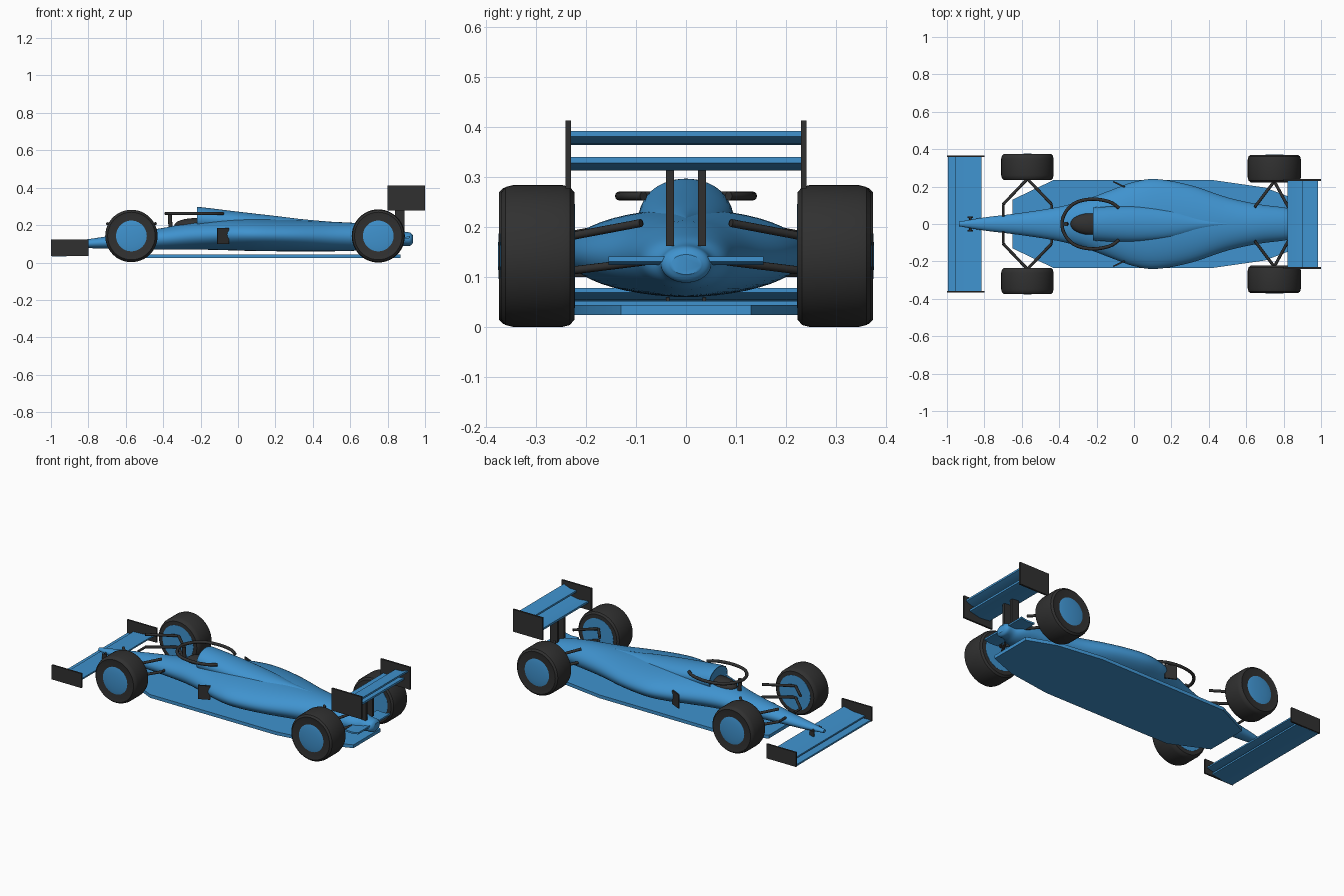
import bpy, bmesh, math
from mathutils import Vector, Matrix

if "Cube" in bpy.data.objects:
    bpy.data.objects.remove(bpy.data.objects["Cube"])


def material(name, rgb):
    m = bpy.data.materials.new(name)
    m.diffuse_color = (*rgb, 1)
    m.use_nodes = True
    m.node_tree.nodes["Principled BSDF"].inputs["Base Color"].default_value = m.diffuse_color
    return m


BLUE = material("blue_paint", (0.05, 0.29, 0.62))
DARK = material("dark_carbon", (0.03, 0.03, 0.03))


def finish(name, bm, mat, angle=35):
    bmesh.ops.recalc_face_normals(bm, faces=bm.faces)
    me = bpy.data.meshes.new(name)
    bm.to_mesh(me)
    bm.free()
    ob = bpy.data.objects.new(name, me)
    bpy.context.collection.objects.link(ob)
    me.materials.append(mat)
    bpy.ops.object.select_all(action='DESELECT')
    ob.select_set(True)
    bpy.context.view_layer.objects.active = ob
    bpy.ops.object.shade_smooth_by_angle(angle=math.radians(angle))
    return ob


def skin(bm, rings, caps=True):
    """Bridge a list of closed vertex rings."""
    vs = [[bm.verts.new(p) for p in r] for r in rings]
    n = len(rings[0])
    for a, b in zip(vs, vs[1:]):
        for i in range(n):
            j = (i + 1) % n
            bm.faces.new((a[i], a[j], b[j], b[i]))
    if caps:
        bm.faces.new(vs[0])
        bm.faces.new(vs[-1])


def smooth_rows(rows, steps=6):
    """Catmull-Rom interpolation through the rows."""
    out = []
    for i in range(len(rows) - 1):
        p = [rows[max(i - 1, 0)], rows[i], rows[i + 1], rows[min(i + 2, len(rows) - 1)]]
        for k in range(steps):
            t = k / steps
            out.append([0.5 * (2 * b + (c - a) * t + (2 * a - 5 * b + 4 * c - d) * t * t
                               + (3 * b - a - 3 * c + d) * t ** 3) for a, b, c, d in zip(*p)])
    return out + [list(rows[-1])]


def loft(name, stations, mat, n=48):
    """Elliptical sections given as x, half width, bottom, top."""
    bm = bmesh.new()
    rings = []
    for x, w, lo, hi in smooth_rows(stations):
        c, h = (lo + hi) / 2, (hi - lo) / 2
        rings.append([(x, w * math.cos(2 * math.pi * i / n), c + h * math.sin(2 * math.pi * i / n))
                      for i in range(n)])
    skin(bm, rings)
    return finish(name, bm, mat)


def prism(name, pts, axis, a, b, mat):
    """Extrude a 2D outline along y (outline in xz) or z (outline in xy)."""
    place = (lambda p, t: (p[0], t, p[1])) if axis == 'y' else (lambda p, t: (p[0], p[1], t))
    bm = bmesh.new()
    skin(bm, [[place(p, t) for p in pts] for t in (a, b)])
    return finish(name, bm, mat, 25)


def wing(name, line, thick, half, mat=BLUE):
    outline = line + [(x, z - thick) for x, z in reversed(line)]
    return prism(name, outline, 'y', -half, half, mat)


def box(name, centre, size, mat, turn=0):
    bm = bmesh.new()
    bmesh.ops.create_cube(bm, size=1, matrix=Matrix.Translation(centre)
                          @ Matrix.Rotation(turn, 4, 'Z') @ Matrix.Diagonal((*size, 1)))
    return finish(name, bm, mat)


def rod(name, a, b, r, mat=DARK):
    a, b = Vector(a), Vector(b)
    d = b - a
    bm = bmesh.new()
    bmesh.ops.create_cone(bm, cap_ends=True, segments=12, radius1=r, radius2=r, depth=d.length,
                          matrix=Matrix.Translation((a + b) / 2) @ d.to_track_quat('Z', 'Y').to_matrix().to_4x4())
    return finish(name, bm, mat)


def lathe(name, profile, x, z, side, mat, n=48):
    """Spin (radius, y) points about a wheel axle."""
    bm = bmesh.new()
    skin(bm, [[(x + r * math.cos(2 * math.pi * i / n), side * y, z + r * math.sin(2 * math.pi * i / n))
               for i in range(n)] for r, y in profile])
    return finish(name, bm, mat)


# Main body and engine cover
loft("body", [(-.935, .012, .085, .105), (-.8, .035, .077, .125), (-.6, .06, .073, .155),
              (-.4, .092, .07, .185), (-.26, .13, .07, .213), (-.1, .19, .067, .23),
              (0, .225, .064, .235), (.12, .24, .061, .235), (.3, .208, .06, .228),
              (.5, .142, .06, .218), (.67, .105, .065, .208), (.82, .085, .075, .185),
              (.88, .055, .088, .167), (.92, .048, .09, .16), (.935, .03, .105, .145)], BLUE)
loft("engine_cover", [(-.215, .082, .17, .29), (-.2, .09, .165, .296), (0, .094, .165, .272),
                      (.2, .076, .165, .249), (.35, .04, .165, .231), (.5, .01, .165, .218)], BLUE)

# Cockpit opening
bm = bmesh.new()
bmesh.ops.create_uvsphere(bm, u_segments=32, v_segments=16, radius=1,
                          matrix=Matrix.Translation((-.22, 0, .2)) @ Matrix.Diagonal((.12, .06, .038, 1)))
finish("cockpit", bm, DARK)

# Cockpit guard ring and its pillar
half = [(-.08, .085), (-.13, .118), (-.22, .133), (-.31, .115), (-.365, .065)]
path = smooth_rows(half + [(-.385, 0)] + [(x, -y) for x, y in reversed(half)])
bm = bmesh.new()
rings = []
for i, (x, y) in enumerate(path):
    a, b = path[max(i - 1, 0)], path[min(i + 1, len(path) - 1)]
    out = Vector((b[1] - a[1], a[0] - b[0], 0)).normalized()
    rings.append([Vector((x, y, .262)) + .009 * (out * math.cos(k * math.pi / 6)
                  + Vector((0, 0, math.sin(k * math.pi / 6)))) for k in range(12)])
skin(bm, rings)
finish("guard_ring", bm, DARK)
rod("guard_pillar", (-.36, 0, .17), (-.365, 0, .262), .011)

# Floor
edge = [(-.65, .13), (-.43, .235), (.42, .235), (.7, .195), (.87, .13)]
prism("floor", edge + [(x, -y) for x, y in reversed(edge)], 'z', .024, .044, BLUE)

# Front wing
wing("front_wing_main", [(-.995, .043), (-.93, .042), (-.85, .052)], .01, .36)
wing("front_wing_flap", [(-.957, .06), (-.88, .064), (-.815, .078)], .009, .36)

# Rear wing and low beam wing
wing("rear_wing_main", [(.82, .332), (.89, .325), (.96, .34)], .012, .23)
wing("rear_wing_flap", [(.9, .375), (.945, .377), (.985, .392)], .011, .23)
wing("beam_wing", [(.83, .136), (.88, .134), (.92, .141)], .01, .155)

for s, tag in ((1, "left"), (-1, "right")):
    # Wing end plates and supports
    box(f"front_end_plate_{tag}", (-.9, s * .362, .078), (.2, .01, .088), DARK)
    box(f"rear_end_plate_{tag}", (.9, s * .235, .345), (.2, .011, .136), DARK)
    box(f"rear_wing_pillar_{tag}", (.865, s * .032, .241), (.05, .016, .158), DARK)
    box(f"nose_pylon_{tag}", (-.875, s * .036, .073), (.03, .007, .045), DARK)
    rod(f"nose_pylon_arm_{tag}", (-.875, s * .036, .093), (-.875, 0, .1), .006)
    # Side vane
    box(f"side_vane_{tag}", (-.08, s * .212, .142), (.068, .008, .084), DARK, -s * math.radians(25))

    # Wheels and suspension
    for end, x, y0, y1, r, legs in (("front", -.57, .236, .374, .14, (-.7, -.44)),
                                    ("rear", .75, .223, .37, .142, (.645, .825))):
        lathe(f"{end}_tyre_{tag}", [(.1, y0), (.127, y0), (r - .004, y0 + .009), (r, y0 + .025),
                                    (r, y1 - .025), (r - .004, y1 - .009), (.127, y1), (.105, y1 - .004)],
              x, .142, s, DARK)
        dome = [(.106 * math.cos(t), y1 - .014 + .016 * math.sin(t)) for t in
                [k * math.pi / 17 for k in range(9)]]
        lathe(f"{end}_hub_{tag}", [(.104, y0 - .001)] + dome, x, .142, s, BLUE)
        for leg in legs:
            inner = .105 if end == "front" else .09
            rod(f"{end}_upper_arm_{tag}", (leg, s * inner, .208), (x, s * (y0 + .005), .182), .008)
            rod(f"{end}_lower_arm_{tag}", (leg, s * inner, .13), (x, s * (y0 + .005), .113), .008)
            rod(f"{end}_arm_mount_{tag}", (leg, s * .04, .13), (leg, s * inner, .13), .007)
